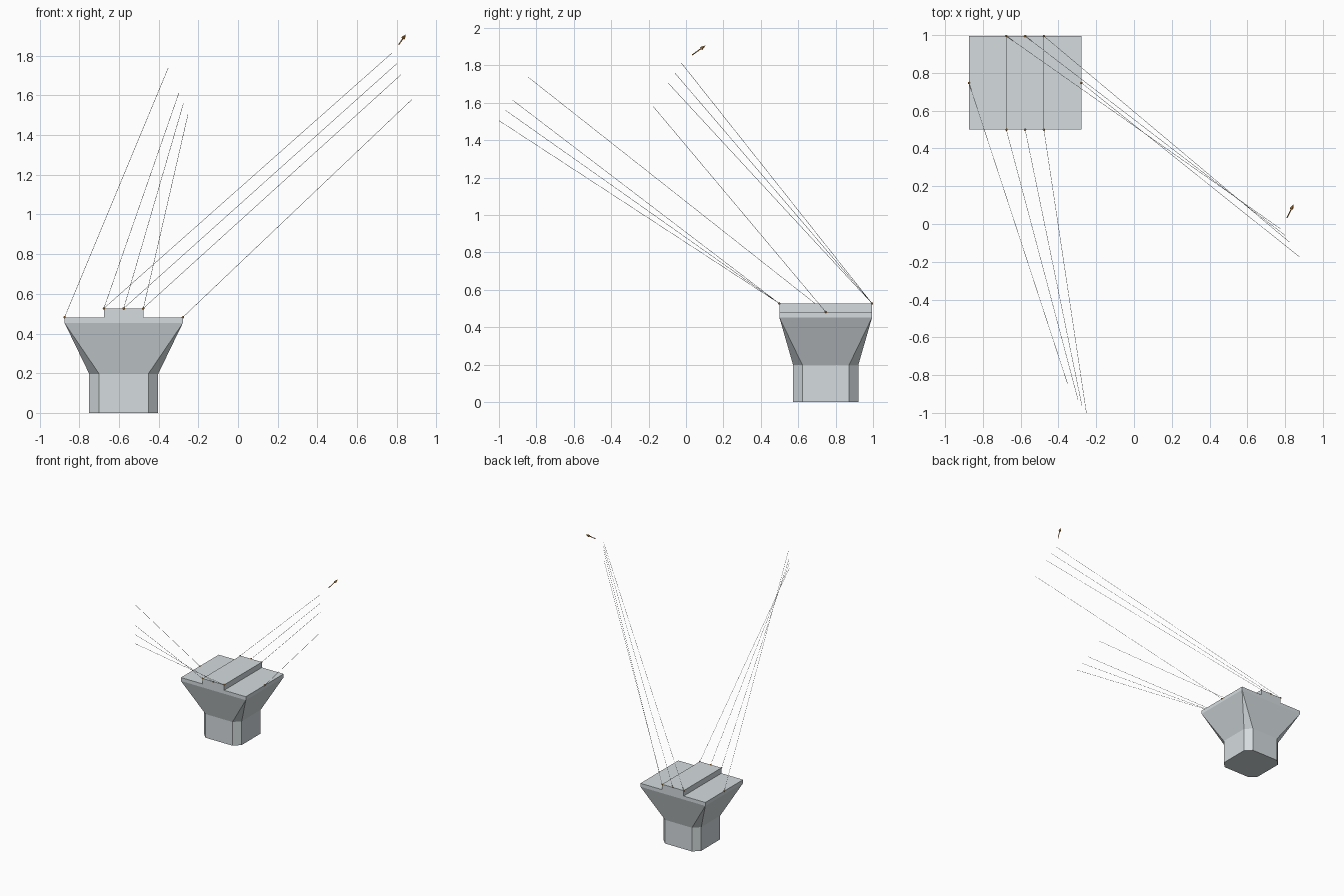
import bpy, bmesh
from mathutils import Vector

if "Cube" in bpy.data.objects:
    bpy.data.objects.remove(bpy.data.objects["Cube"])

CX, CY = -0.576, 0.747   # pier centre


def material(name, rgb):
    m = bpy.data.materials.new(name)
    m.diffuse_color = (*rgb, 1)
    m.use_nodes = True
    m.node_tree.nodes["Principled BSDF"].inputs["Base Color"].default_value = m.diffuse_color
    return m


stone = material("stone grey", (0.66, 0.71, 0.73))
wire = material("pale steel wire", (0.62, 0.64, 0.66))
bronze = material("bronze orange", (0.75, 0.33, 0.06))


def finish(name, bm, mat):
    bmesh.ops.recalc_face_normals(bm, faces=bm.faces)
    me = bpy.data.meshes.new(name)
    bm.to_mesh(me)
    bm.free()
    me.materials.append(mat)
    ob = bpy.data.objects.new(name, me)
    bpy.context.collection.objects.link(ob)
    return ob


def box(name, size, centre, mat):
    bm = bmesh.new()
    bmesh.ops.create_cube(bm, size=1)
    bmesh.ops.scale(bm, vec=size, verts=bm.verts)
    bmesh.ops.translate(bm, vec=centre, verts=bm.verts)
    return finish(name, bm, mat)


def ball(name, centre, radius, mat):
    bm = bmesh.new()
    bmesh.ops.create_icosphere(bm, subdivisions=1, radius=radius)
    bmesh.ops.translate(bm, vec=centre, verts=bm.verts)
    return finish(name, bm, mat)


def rod(name, a, b, r1, r2, sides, mat):
    a, b = Vector(a), Vector(b)
    bm = bmesh.new()
    bmesh.ops.create_cone(bm, cap_ends=True, segments=sides,
                          radius1=r1, radius2=r2, depth=(b - a).length)
    turn = (b - a).to_track_quat('Z', 'Y').to_matrix()
    bmesh.ops.rotate(bm, matrix=turn, verts=bm.verts)
    bmesh.ops.translate(bm, vec=(a + b) / 2, verts=bm.verts)
    return finish(name, bm, mat)


# Chamfered shaft flaring into a rectangular capital
bm = bmesh.new()
H, F = 0.174, 0.124      # shaft half width, half width of its flat sides
TX, TY = 0.298, 0.248    # capital half sizes
octagon = [(-F, -H), (F, -H), (H, -F), (H, F), (F, H), (-F, H), (-H, F), (-H, -F)]
corners = [(-TX, -TY), (TX, -TY), (TX, TY), (-TX, TY)]


def ring(pts, z):
    return [bm.verts.new((CX + x, CY + y, z)) for x, y in pts]


foot, neck = ring(octagon, 0), ring(octagon, 0.197)
flare, deck = ring(corners, 0.453), ring(corners, 0.482)
bm.faces.new(foot)
bm.faces.new(deck)
for i in range(8):
    j = (i + 1) % 8
    bm.faces.new((foot[i], foot[j], neck[j], neck[i]))
for i in range(4):
    j = (i + 1) % 4
    bm.faces.new((neck[2 * i], neck[2 * i + 1], flare[j], flare[i]))
    bm.faces.new((neck[2 * i + 1], neck[(2 * i + 2) % 8], flare[j]))
    bm.faces.new((flare[i], flare[j], deck[j], deck[i]))
finish("pier", bm, stone)

# Raised strip across the deck
box("deck_strip", (0.198, 2 * TY, 0.046), (CX, CY, 0.504), stone)

# Two fans of stretched wires with their anchors
wires = [
    ((-0.874, 0.747, 0.482), (-0.352, -0.845, 1.738)),
    ((-0.676, 0.499, 0.527), (-0.297, -0.928, 1.615)),
    ((-0.576, 0.499, 0.527), (-0.275, -0.965, 1.560)),
    ((-0.477, 0.499, 0.527), (-0.252, -1.000, 1.505)),
    ((-0.676, 0.995, 0.527), (0.775, -0.025, 1.813)),
    ((-0.576, 0.995, 0.527), (0.800, -0.060, 1.760)),
    ((-0.477, 0.995, 0.527), (0.822, -0.095, 1.705)),
    ((-0.278, 0.747, 0.482), (0.877, -0.175, 1.580)),
]
for i, (a, b) in enumerate(wires, 1):
    rod(f"wire_{i}", a, b, 0.001, 0.001, 8, wire)
    ball(f"wire_anchor_{i}", a, 0.007, bronze)

# Small floating arrow
tail, tip = Vector((0.810, 0.033, 1.856)), Vector((0.845, 0.105, 1.907))
mid = tail.lerp(tip, 0.68)
rod("arrow_shaft", tail, mid, 0.003, 0.003, 8, bronze)
rod("arrow_head", mid, tip, 0.010, 0, 8, bronze)
